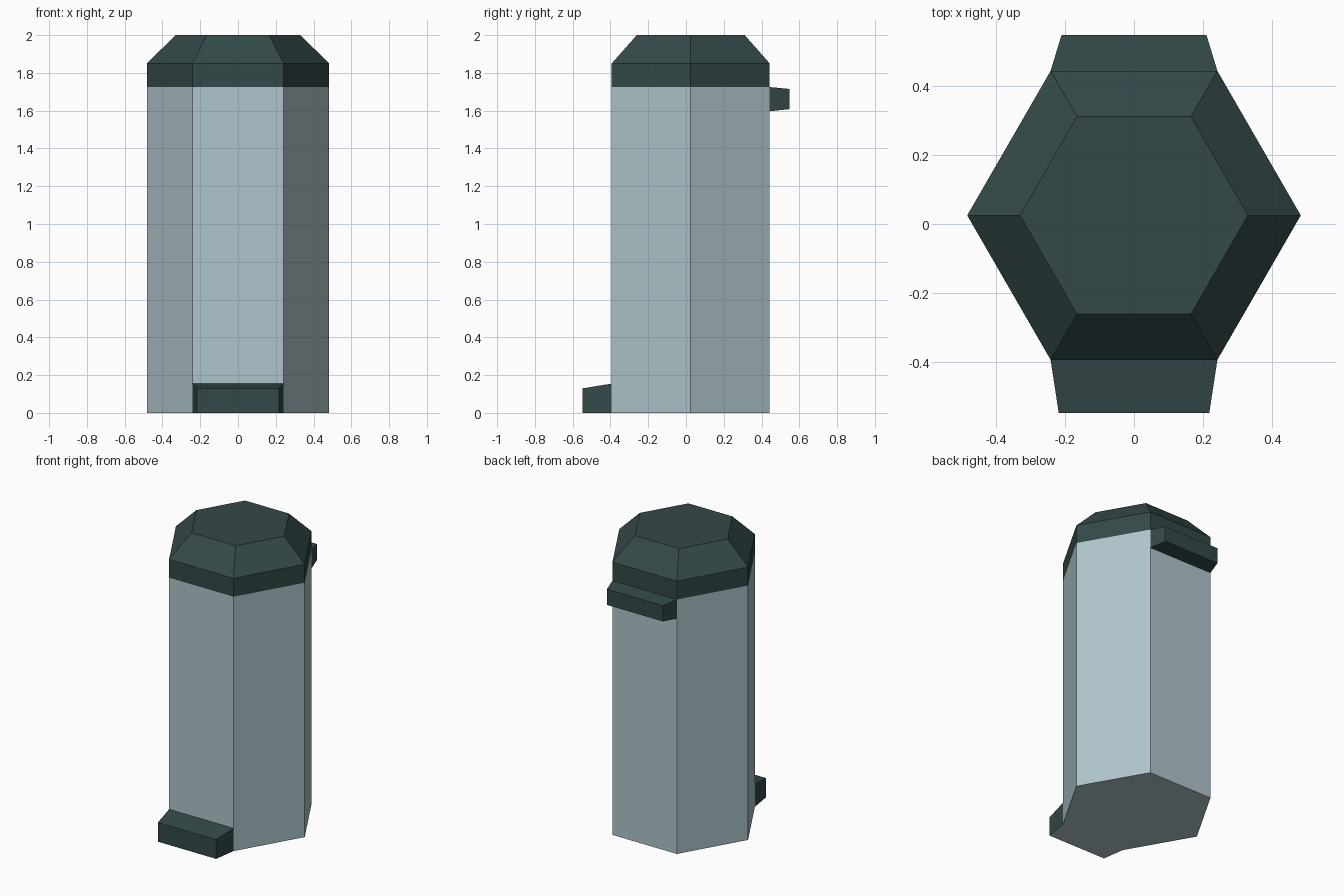
import bpy, bmesh, math

if "Cube" in bpy.data.objects:
    bpy.data.objects.remove(bpy.data.objects["Cube"])

def material(name, colour):
    m = bpy.data.materials.new(name)
    m.diffuse_color = colour
    m.use_nodes = True
    m.node_tree.nodes["Principled BSDF"].inputs["Base Color"].default_value = m.diffuse_color
    return m

pale = material("pale grey blue", (0.43, 0.56, 0.60, 0.8))
dark = material("dark green grey", (0.034, 0.066, 0.066, 1))

def loft(name, rings, mats, cap_start=True):
    """Skin a list of equal-length point rings into a closed solid."""
    bm = bmesh.new()
    vr = [[bm.verts.new(p) for p in r] for r in rings]
    n = len(vr[0])
    for a, b in zip(vr, vr[1:]):
        for i in range(n):
            j = (i + 1) % n
            bm.faces.new((a[i], a[j], b[j], b[i]))
    if cap_start:
        bm.faces.new(vr[0][::-1])
    bm.faces.new(vr[-1])
    bmesh.ops.recalc_face_normals(bm, faces=bm.faces[:])
    me = bpy.data.meshes.new(name)
    bm.to_mesh(me)
    bm.free()
    for m in mats:
        me.materials.append(m)
    ob = bpy.data.objects.new(name, me)
    bpy.context.collection.objects.link(ob)
    return ob

CY, R = 0.025, 0.483          # hexagon centre and radius

def hexagon(r, z):
    return [(r * math.cos(k * math.pi / 3), CY + r * math.sin(k * math.pi / 3), z)
            for k in range(6)]

def rect(y, hx, z0, z1):
    return [(-hx, y, z0), (hx, y, z0), (hx, y, z1), (-hx, y, z1)]

FLAT = R * math.cos(math.pi / 6)

# hexagonal column
loft("body", [hexagon(R, 0), hexagon(R, 1.725)], [pale])

# lid with a sloped rim
loft("lid", [hexagon(R, 1.725), hexagon(R, 1.85), hexagon(0.33, 2.0)], [dark])

# foot step at the front, its underside matches the body
foot = loft("foot_step", [rect(CY - FLAT, R / 2, 0, 0.155),
                          rect(-0.547, 0.218, 0, 0.13)], [dark, pale], False)
for p in foot.data.polygons:
    if p.normal.z < -0.9:
        p.material_index = 1

# handle at the back
loft("back_handle", [rect(CY + FLAT, R / 2, 1.597, 1.725),
                     rect(0.547, 0.21, 1.608, 1.715)], [dark], False)
